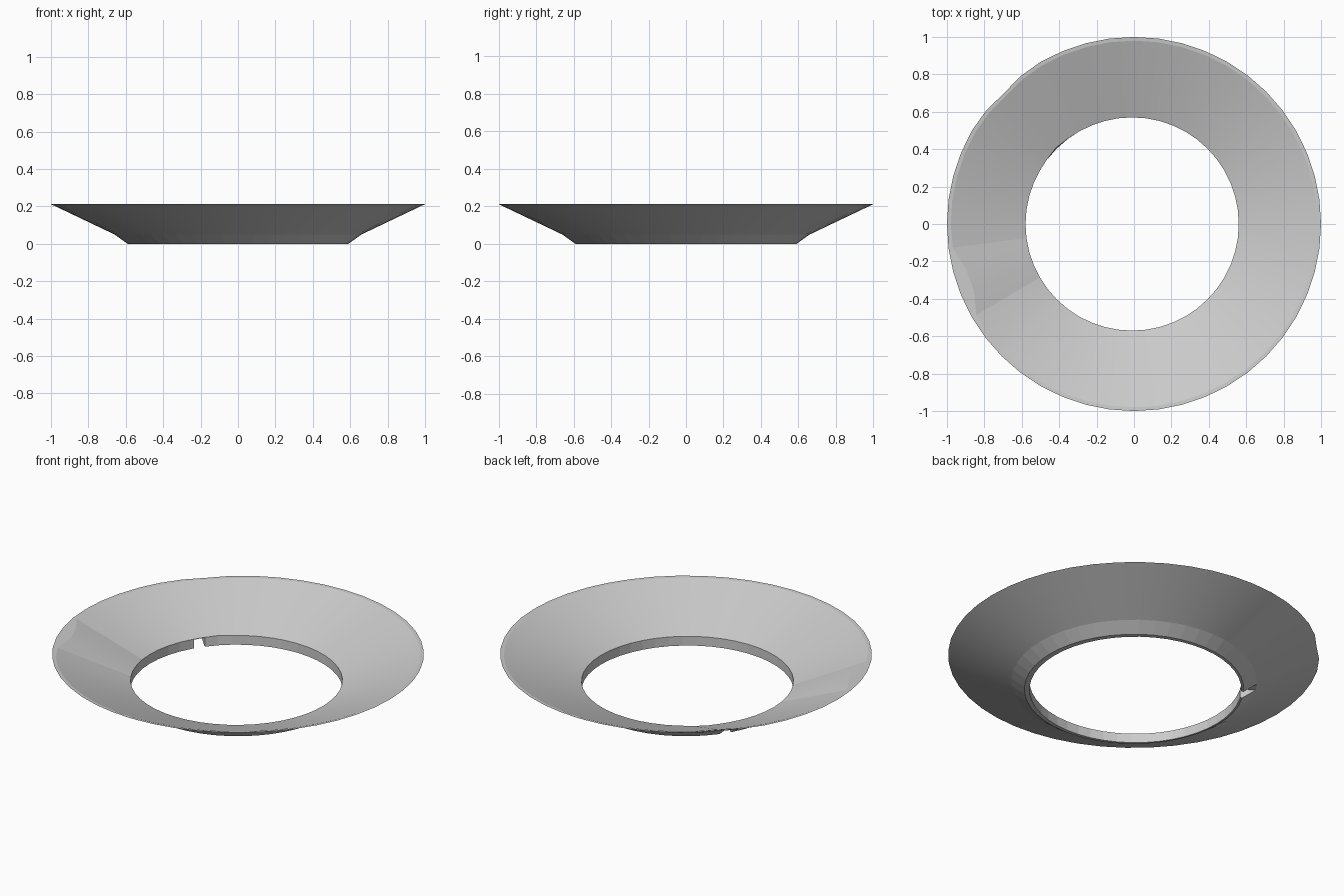
import bpy, bmesh, math

SEGMENTS = 48
cube = bpy.data.objects.get("Cube")
if cube:
    bpy.data.objects.remove(cube, do_unlink=True)

# Single pale grey material
grey = bpy.data.materials.new("pale_grey")
grey.use_nodes = True
colour = (0.6, 0.6, 0.6, 1)
grey.diffuse_color = colour
grey.node_tree.nodes["Principled BSDF"].inputs["Base Color"].default_value = colour


def make_object(name, bm):
    bmesh.ops.recalc_face_normals(bm, faces=bm.faces)
    mesh = bpy.data.meshes.new(name)
    bm.to_mesh(mesh)
    bm.free()
    mesh.materials.append(grey)
    obj = bpy.data.objects.new(name, mesh)
    bpy.context.collection.objects.link(obj)
    return obj


def bump(angle, centre, width):
    """Triangular falloff around an angle in degrees."""
    return max(0, 1 - abs(angle - centre) / width)


# Closed cross-section: inner wall, dished top, rim, outer cone, bottom lip
def section(angle):
    dent = bump(angle, 135, 10)
    worn = bump(angle, 199, 12)
    return [
        (0.57, 0.0, -0.01),
        (0.57 + 0.006 * dent, 0.055, -0.01),
        (0.98 - 0.012 * dent - 0.075 * worn, 0.21, 0),
        (1.0 - 0.014 * dent, 0.212, 0),
        (0.66, 0.05, 0),
        (0.59, 0.0, 0),
    ]


# Flared ring
bm = bmesh.new()
rings = []
for i in range(SEGMENTS):
    angle = 360 * i / SEGMENTS
    c, s = math.cos(math.radians(angle)), math.sin(math.radians(angle))
    rings.append([bm.verts.new((r * c + shift, r * s, z)) for r, z, shift in section(angle)])
for a, b in zip(rings, rings[1:] + rings[:1]):
    for j in range(len(a)):
        k = (j + 1) % len(a)
        bm.faces.new((a[j], b[j], b[k], a[k]))
ring = make_object("flared_ring", bm)

# Small slot through the bottom lip
bm = bmesh.new()
bmesh.ops.create_cube(bm, size=1)
cutter = make_object("slot_cutter", bm)
turn = math.radians(146)
cutter.scale = (0.2, 0.065, 0.154)
cutter.location = (0.6 * math.cos(turn), 0.6 * math.sin(turn), -0.025)
cutter.rotation_euler.z = turn
cutter.hide_render = True
cutter.hide_set(True)
cutter.display_type = 'WIRE'

slot = ring.modifiers.new("slot", 'BOOLEAN')
slot.object = cutter
slot.operation = 'DIFFERENCE'
slot.solver = 'EXACT'

# Soft shading around the cone, crisp edges at the lips
bpy.ops.object.select_all(action='DESELECT')
ring.select_set(True)
bpy.context.view_layer.objects.active = ring
bpy.ops.object.modifier_apply(modifier="slot")
bpy.data.objects.remove(cutter, do_unlink=True)
bpy.ops.object.shade_smooth_by_angle(angle=math.radians(4))
